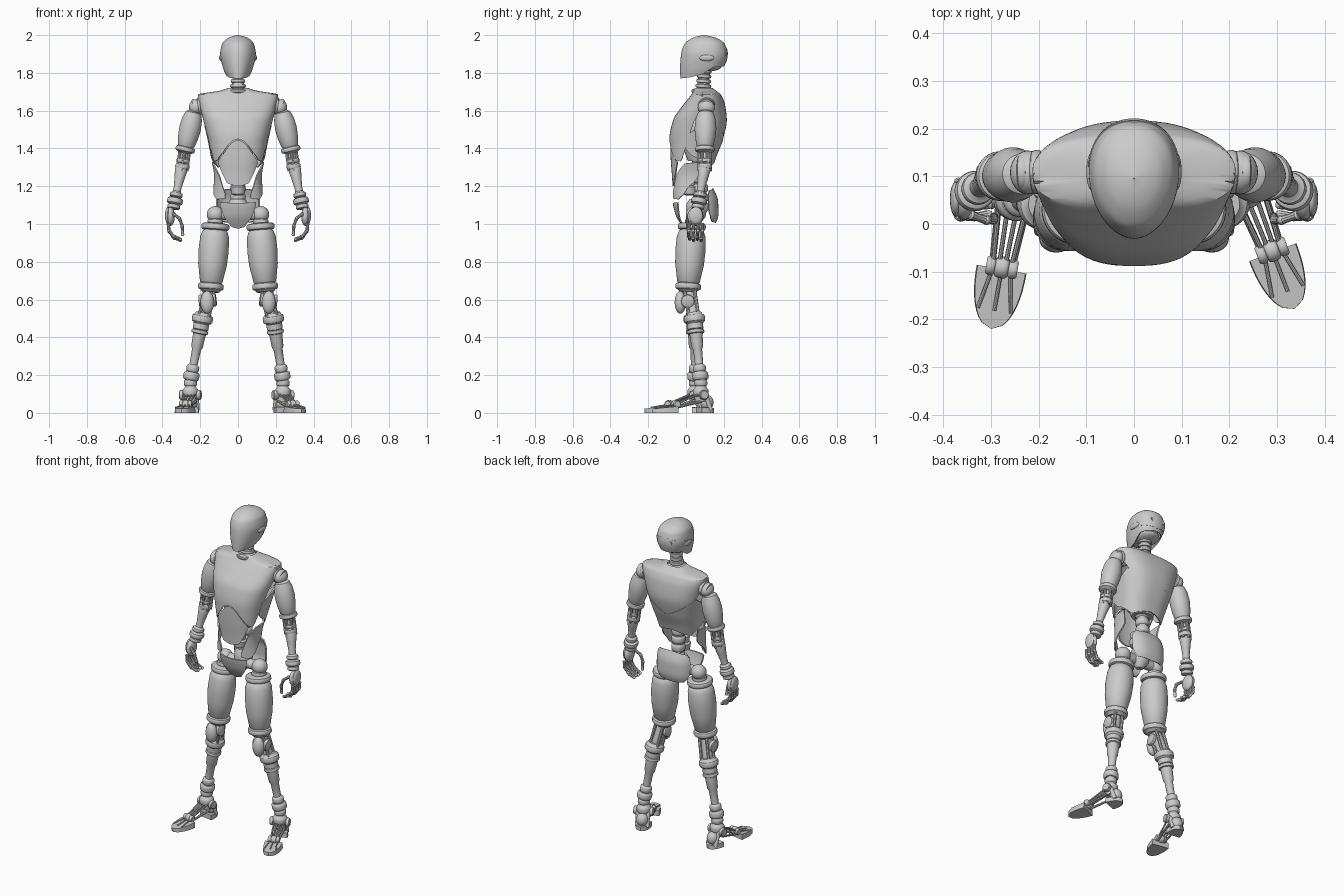
import bpy, bmesh
from math import sin, cos, pi, radians, copysign
from mathutils import Vector, Matrix

if "Cube" in bpy.data.objects:
    bpy.data.objects.remove(bpy.data.objects["Cube"])


def finish(name, bm, mat=None):
    bmesh.ops.remove_doubles(bm, verts=bm.verts, dist=1e-5)
    bmesh.ops.recalc_face_normals(bm, faces=bm.faces)
    me = bpy.data.meshes.new(name)
    bm.to_mesh(me)
    bm.free()
    if mat:
        me.transform(mat)
    ob = bpy.data.objects.new(name, me)
    bpy.context.collection.objects.link(ob)
    return ob


def lin(pts, x):
    for (a, va), (b, vb) in zip(pts, pts[1:]):
        if x <= b:
            return va + (vb - va) * max(0, (x - a) / (b - a))
    return pts[-1][1]


def smooth(pts, x):
    # monotone cubic interpolation
    d = [(q[1] - p[1]) / (q[0] - p[0]) for p, q in zip(pts, pts[1:])]
    m = [d[0]] + [0 if a * b <= 0 else 2 * a * b / (a + b) for a, b in zip(d, d[1:])] + [d[-1]]
    x = min(max(x, pts[0][0]), pts[-1][0])
    i = max(k for k in range(len(d)) if x >= pts[k][0])
    h = pts[i + 1][0] - pts[i][0]
    t = (x - pts[i][0]) / h
    return (pts[i][1] * (2*t**3 - 3*t*t + 1) + m[i] * h * (t**3 - 2*t*t + t)
            + pts[i + 1][1] * (3*t*t - 2*t**3) + m[i + 1] * h * (t**3 - t*t))


def panel(name, secs, a0, a1, zlo, zhi, n=48, rows=24, power=2.6, egg=0, scale=1, thick=.008):
    """Curved plate cut from a lofted body (z, half width, front y, back y); angle 0 faces front."""
    prof = [sorted((s[0], s[k]) for s in secs) for k in (1, 2, 3)]
    bm = bmesh.new()
    grid = []
    for i in range(n + 1):
        deg = a0 + (a1 - a0) * i / n
        k = min(abs(deg), abs(360 - deg))
        lo, hi, a = lin(zlo, k), lin(zhi, k), radians(deg)
        sx, cy = [copysign(abs(v) ** (2 / power), v) for v in (sin(a), cos(a))]
        col = []
        for j in range(rows + 1):
            z = lo + (hi - lo) * sin(pi / 2 * j / rows)
            rx, yf, yb = [smooth(p, z) for p in prof]
            rx, ry = rx * scale, (yb - yf) / 2 * scale
            col.append(bm.verts.new((rx * sx * (1 - egg * cos(a)), (yf + yb) / 2 - ry * cy, z)))
        grid.append(col)
    for c, d in zip(grid, grid[1:]):
        for j in range(rows):
            bm.faces.new((c[j], d[j], d[j + 1], c[j + 1]))
    bmesh.ops.remove_doubles(bm, verts=bm.verts, dist=1e-5)
    bmesh.ops.recalc_face_normals(bm, faces=bm.faces)
    bmesh.ops.solidify(bm, geom=bm.faces[:], thickness=thick)
    return finish(name, bm)


def lathe(name, p0, p1, prof, n=24, mat=None):
    """Turned part along p0-p1; prof is (fraction, radius)."""
    p0, p1 = Vector(p0), Vector(p1)
    q = (p1 - p0).to_track_quat('Z', 'Y')
    L = (p1 - p0).length
    bm = bmesh.new()
    rings = [[bm.verts.new(p0 + q @ Vector((r * cos(2*pi*i/n), r * sin(2*pi*i/n), t * L)))
              for i in range(n)] for t, r in prof]
    for a, b in zip(rings, rings[1:]):
        for i in range(n):
            bm.faces.new((a[i], a[i - 1], b[i - 1], b[i]))
    bm.faces.new(rings[0])
    bm.faces.new(rings[-1])
    return finish(name, bm, mat)


def bead(t, r, h):
    return [(t - h, r * .8), (t - h * .75, r * .95), (t - h * .4, r), (t + h * .4, r), (t + h * .75, r * .95), (t + h, r * .8)]


def rod(name, p0, p1, r, n=12, mat=None):
    return lathe(name, p0, p1, [(0, r), (1, r)], n, mat)


def rods_around(name, p0, p1, R, r, n=4):
    for i in range(n):
        o = Vector((R * cos(2*pi*(i + .5)/n), R * sin(2*pi*(i + .5)/n), 0))
        rod(name, Vector(p0) + o, Vector(p1) + o, r, 8)


def ball(name, c, size, mat=None):
    bm = bmesh.new()
    bmesh.ops.create_uvsphere(bm, u_segments=24, v_segments=14, radius=1)
    m = Matrix.Translation(c) @ Matrix.Diagonal((*size, 1))
    return finish(name, bm, mat @ m if mat else m)


# head shell, ears, rear band
skull = [(1.76, .05, -.03, .15), (1.83, .08, -.031, .2), (1.9, .094, -.026, .219), (1.95, .085, -.01, .207),
         (1.98, .06, .025, .172), (1.994, .03, .06, .13), (2.0, .001, .094, .096)]
panel("head", skull, -180, 180, [(0, 1.77), (60, 1.775), (95, 1.79), (120, 1.83), (180, 1.835)],
      [(0, 2), (180, 2)], 64, 32, 2.1, .1)
panel("head_rear_band", skull, 100, 260, [(100, 1.87), (180, 1.85)], [(100, 1.9), (180, 1.93)], 32, 6, 2.1, .1, 1.02)
ball("head_base", (0, .09, 1.835), (.075, .1, .03))
for s in (-1, 1):
    ball("ear", (s * .088, .11, 1.88), (.012, .04, .018))
    rod("rear_sensor", (s * .035, .19, 1.9), (s * .037, .216, 1.9), .012)

# neck and spine
lathe("neck", (0, .085, 1.64), (0, .1, 1.84), [(0, .06)] + bead(.3, .06, .06) + bead(.45, .042, .05)
      + bead(.58, .038, .05) + bead(.71, .038, .05) + bead(.84, .038, .05) + [(1, .03)])
lathe("spine", (0, .08, 1.06), (0, .07, 1.42), [(0, .03)] + [p for i in range(7) for p in bead(.08 + .14*i, .04, .06)] + [(1, .03)])
lathe("torso_core", (0, .07, 1.33), (0, .09, 1.66), [(0, .06), (.2, .09), (.7, .1), (1, .06)])
lathe("waist_collar", (0, .02, 1.15), (0, .02, 1.24), [(0, .02), (.1, .035), (.5, .04), (.6, .03), (1, .035)])

# torso plates
body = [(1.72, .05, .05, .14), (1.705, .1, .042, .16), (1.685, .213, .028, .185), (1.63, .204, -.015, .207),
        (1.55, .185, -.068, .216), (1.45, .16, -.088, .195), (1.35, .14, -.085, .155),
        (1.25, .122, -.077, .13), (1.1, .14, -.07, .15)]
panel("chest", body, -180, 180, [(0, 1.45), (8, 1.437), (25, 1.385), (48, 1.337), (66, 1.33), (77, 1.42),
      (84, 1.58), (92, 1.62), (104, 1.61), (125, 1.53), (150, 1.48), (180, 1.42)], [(0, 1.72), (180, 1.72)], 96, 30)
panel("abdomen", body, -50, 50, [(0, 1.2), (22, 1.215), (40, 1.27), (50, 1.32)],
      [(0, 1.445), (8, 1.43), (25, 1.378), (50, 1.325)], 40, 14, scale=.97)
panel("lower_back", body, 75, 285, [(75, 1.4), (90, 1.36), (130, 1.3), (180, 1.33)],
      [(75, 1.47), (85, 1.5), (115, 1.56), (180, 1.44)], 56, 12, scale=.96)
for s in (-1, 1):
    panel("waist_side_plate", body, s * 25, s * 105, [(25, 1.135), (50, 1.13), (70, 1.155), (105, 1.25)],
          [(25, 1.16), (50, 1.26), (75, 1.32), (105, 1.33)], 24, 10, scale=.97)

# pelvis
hip = [(1.2, .13, -.07, .14), (1.12, .13, -.07, .17), (1.05, .125, -.055, .172), (.97, .1, -.01, .14)]
panel("groin_plate", hip, -42, 42, [(0, .975), (14, .985), (32, 1.04), (42, 1.1)], [(0, 1.11), (42, 1.115)], 28, 12)
panel("seat_plate", hip, 120, 240, [(120, 1.06), (126, 1.03), (138, 1.01), (180, 1.005)],
      [(120, 1.13), (126, 1.16), (138, 1.18), (180, 1.19)], 40, 14)
rod("hip_axle", (-.13, .045, 1.05), (.13, .045, 1.05), .03, 20)
lathe("pelvis_core", (0, .05, 1.0), (0, .06, 1.13), [(0, .02), (.3, .05), (.8, .055), (1, .04)])


def arm(s):
    P = lambda x, y, z: Vector((s * x, y, z))
    # shoulder
    lathe("shoulder_axle", P(.14, .11, 1.63), P(.245, .108, 1.62), [(0, .03)] + bead(.3, .042, .12) + bead(.6, .046, .12) + bead(.88, .04, .1))
    ball("shoulder_joint", P(.222, .108, 1.618), (.038, .046, .042))
    # upper arm
    lathe("upper_arm", P(.232, .105, 1.6), P(.284, .1, 1.375), [(0, .025), (.05, .042), (.2, .053), (.42, .058), (.65, .053),
          (.82, .045)] + bead(.91, .052, .06) + [(1, .03)], 32)
    # elbow
    e0, e1 = P(.283, .1, 1.38), P(.297, .1, 1.28)
    rod("elbow_core", e0, e1, .022, 16)
    rods_around("elbow_rod", e0, e1, .03, .008, 6)
    lathe("elbow_collar", P(.289, .1, 1.35), P(.296, .1, 1.29), bead(.25, .035, .2) + bead(.75, .038, .25))
    # forearm and wrist
    lathe("forearm", P(.296, .1, 1.31), P(.342, .062, 1.08), [(0, .03), (.1, .034), (.3, .027), (.5, .021), (.6, .021)]
          + bead(.68, .034, .05) + [(.74, .022)] + bead(.82, .042, .07) + bead(.95, .034, .05), 24)
    # palm
    ball("palm", P(.357, .05, 1.04), (.022, .042, .05))
    ball("palm_back_plate", P(.373, .052, 1.045), (.013, .037, .045))
    # fingers and thumb
    paths = [("finger", [(.368, .018 + .023*i, 1.005), (.366, .015 + .024*i, .965), (.34, .015 + .022*i, .935 - .008*(i % 2)),
                         (.305, .02 + .02*i, .92 - .006*(i % 2))]) for i in range(4)]
    paths.append(("thumb", [(.345, .02, 1.055), (.31, .008, 1.03), (.295, .008, .99), (.293, .015, .945)]))
    for name, pts in paths:
        for a, b in zip(pts, pts[1:]):
            lathe(name, P(*a), P(*b), [(0, .007), (.1, .0105), (.45, .008), (.9, .009), (1, .006)], 10)
            ball(name + "_knuckle", P(*b), (.009,) * 3)


def leg(s, ax, ay, yaw):
    P = lambda x, y, z: Vector((s * x, y, z))
    # hip joint
    ball("hip_joint", P(.12, .045, 1.05), (.045, .045, .045))
    lathe("hip_post", P(.12, .042, 1.06), P(.121, .032, .96), [(0, .03)] + bead(.5, .042, .15) + [(1, .05)])
    # thigh
    lathe("thigh", P(.118, .032, 1.005), P(.146, .01, .64), [(0, .045)] + bead(.055, .074, .05) + [(.12, .066), (.2, .076),
          (.4, .08), (.6, .076), (.85, .06)] + bead(.92, .068, .05) + [(1, .045)], 36)
    # knee
    lathe("knee_axle", P(.115, .005, .6), P(.207, .01, .59), bead(.12, .035, .12) + bead(.5, .042, .2) + bead(.88, .035, .12))
    ball("knee_cap", P(.163, -.03, .585), (.036, .03, .06))
    rod("knee_link", P(.147, .015, .65), P(.185, .045, .5), .03, 16)
    rods_around("knee_rod", P(.15, .02, .65), P(.182, .042, .5), .037, .009, 4)
    # shin
    a = Vector((ax, ay, 0))
    lathe("shin", P(.182, .042, .53), a + Vector((0, 0, .17)), [(0, .04)] + bead(.09, .056, .06) + [(.16, .042), (.24, .042)]
          + bead(.28, .045, .03) + [(.34, .034), (.5, .031), (.54, .024), (.76, .022)] + bead(.82, .034, .05) + bead(.93, .043, .06))
    # foot, built in its own frame and turned outward
    M = Matrix.Translation(a) @ Matrix.Rotation(radians(yaw), 4, 'Z')
    lathe("ankle", (0, 0, .06), (0, 0, .2), [(0, .03)] + bead(.35, .042, .15) + bead(.7, .035, .12) + [(1, .03)], mat=M)
    lathe("ankle_axle", (-.058, 0, .095), (.058, 0, .095), bead(.1, .026, .1) + [(.3, .02), (.7, .02)] + bead(.9, .026, .1), mat=M)
    pad = [(.053 * (1 - abs(t)**2.3)**.5, t) for t in (i / 12 for i in range(13))]

    def sole(name, y0, ln, w, z1, z2):
        out = [(x * w, y0 + t * ln) for x, t in pad] + [(-x * w, y0 + t * ln) for x, t in pad[-2::-1]]
        bm = bmesh.new()
        lo = [bm.verts.new((x, y, 0)) for x, y in out]
        hi = [bm.verts.new((x * .96, y, z1 + (z2 - z1) * (y - y0) / ln)) for x, y in out]
        bm.faces.new(lo)
        bm.faces.new(hi)
        for i in range(len(lo)):
            bm.faces.new((lo[i], lo[i - 1], hi[i - 1], hi[i]))
        finish(name, bm, M)
    sole("toe_pad", -.147, -.127, 1, .035, .022)
    sole("heel_pad", -.01, .085, .85, .03, .025)
    lathe("ball_joint", (-.034, -.143, .045), (.034, -.143, .045), bead(.15, .02, .14) + bead(.5, .023, .2) + bead(.85, .02, .14), mat=M)
    for x in (-.024, -.008, .008, .024):
        rod("instep_rod", (x * 1.2, -.02, .1), (x * .8, -.14, .05), .005, 8, M)
    for x in (-.035, 0, .035):
        rod("toe_rod", (x * .5, -.14, .045), (x, -.235, .028), .004, 8, M)
    for x in (-.03, .03):
        rod("heel_strut", (x, .015, .1), (x, .045, .015), .012, 12, M)
        rod("arch_strut", (x, -.01, .06), (x * .7, -.14, .03), .007, 8, M)
    ball("heel", (0, .035, .055), (.035, .035, .04), M)


for s in (-1, 1):
    arm(s)
leg(-1, -.252, .05, -10)
leg(1, .238, .078, 21)

bpy.ops.object.select_all(action='SELECT')
bpy.context.view_layer.objects.active = bpy.context.selected_objects[0]
bpy.ops.object.shade_smooth_by_angle(angle=radians(35))
